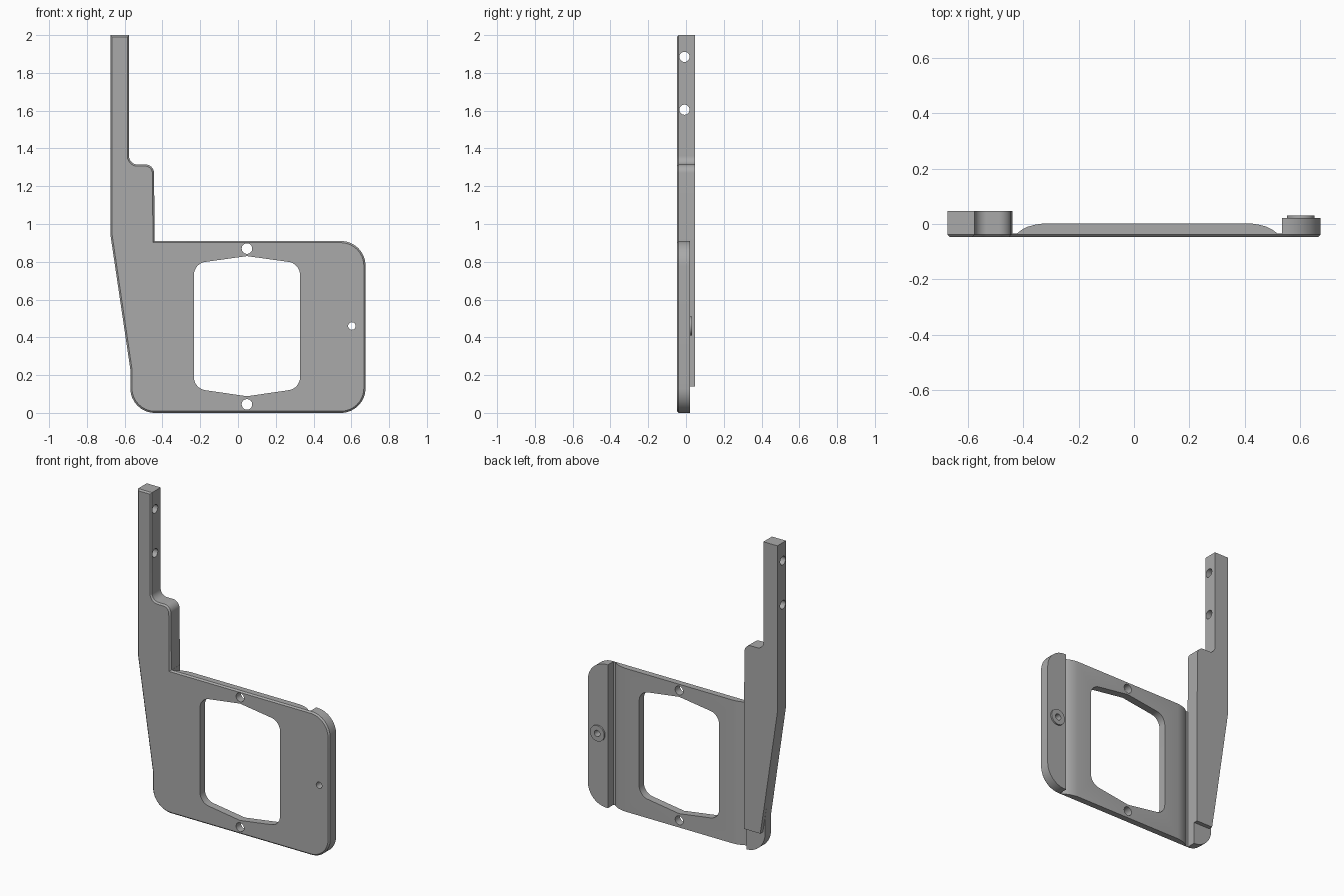
import bpy, bmesh, math
from mathutils import Vector

if "Cube" in bpy.data.objects:
    bpy.data.objects.remove(bpy.data.objects["Cube"], do_unlink=True)

FRONT, BACK = -0.0475, 0.0475
MID = 0.0475            # mirror line of the plate features

grey = bpy.data.materials.new("plain grey")
grey.use_nodes = True
grey.diffuse_color = (0.4, 0.4, 0.4, 1)
grey.node_tree.nodes["Principled BSDF"].inputs["Base Color"].default_value = (0.4, 0.4, 0.4, 1)


def rounded(corners, steps=10):
    """Closed outline from (u, v, radius) corners."""
    out = []
    for i, (u, v, r) in enumerate(corners):
        p = Vector((u, v))
        if r == 0:
            out.append(p)
            continue
        a = (Vector(corners[i - 1][:2]) - p).normalized()
        b = (Vector(corners[(i + 1) % len(corners)][:2]) - p).normalized()
        half = a.angle(b) / 2
        reach = r / math.tan(half)
        c = p + (a + b).normalized() * r / math.sin(half)
        start, end = p + a * reach - c, p + b * reach - c
        for k in range(steps + 1):
            out.append(c + start.lerp(end, k / steps).normalized() * r)
    return out


def circle(u, v, r, n=32):
    return [(u + r * math.cos(math.tau * k / n), v + r * math.sin(math.tau * k / n)) for k in range(n)]


def prism(name, outline, axis, lo, hi, chamfer=0):
    """Extrude an outline along an axis; the chamfer runs around the low end."""
    place = {"x": lambda u, v, w: (w, u, v),
             "y": lambda u, v, w: (u, w, v),
             "z": lambda u, v, w: (u, v, w)}[axis]
    bm = bmesh.new()
    low = [bm.verts.new(place(u, v, lo)) for u, v in outline]
    high = [bm.verts.new(place(u, v, hi)) for u, v in outline]
    base = bm.faces.new(low)
    bm.faces.new(high[::-1])
    for i in range(len(low)):
        j = (i + 1) % len(low)
        bm.faces.new((low[j], low[i], high[i], high[j]))
    bmesh.ops.recalc_face_normals(bm, faces=bm.faces[:])
    if chamfer:
        bmesh.ops.bevel(bm, geom=base.edges[:], offset=chamfer, segments=1,
                        affect='EDGES', profile=0.5)
    mesh = bpy.data.meshes.new(name)
    bm.to_mesh(mesh)
    bm.free()
    mesh.materials.append(grey)
    obj = bpy.data.objects.new(name, mesh)
    bpy.context.collection.objects.link(obj)
    return obj


def combine(target, tool, operation='DIFFERENCE'):
    mod = target.modifiers.new("shape", 'BOOLEAN')
    mod.operation, mod.solver, mod.object = operation, 'EXACT', tool
    bpy.context.view_layer.objects.active = target
    bpy.ops.object.modifier_apply(modifier=mod.name)
    bpy.data.objects.remove(tool, do_unlink=True)


# Plate and upright arm in one outline, chamfered at the front
body = prism("bracket_plate", rounded([
    (-0.675, 2, 0), (-0.675, 0.94, 0), (-0.57, 0.23, 0), (-0.57, 0, 0.13),
    (0.675, 0, 0.13), (0.675, 0.91, 0.13), (-0.441, 0.91, 0),
    (-0.445, 1.315, 0.045), (-0.577, 1.315, 0.045), (-0.577, 2, 0)]),
    "y", FRONT, BACK, chamfer=0.009)

# Back relief: thinner plate with a curved groove at each side
curve = [(-0.44, -0.035), (-0.425, -0.035), (-0.405, -0.02), (-0.385, -0.01),
         (-0.36, -0.003), (-0.335, 0.001)]
relief = [(-0.44, 0.1)] + curve
relief += [(2 * MID - x, y) for x, y in reversed(curve)]
relief += [(0.535, 0.021), (0.8, 0.021), (0.8, 0.1)]
combine(body, prism("relief_cutter", relief, "z", -0.1, 0.96))

# Lower foot of the arm, set back from the raised rib
foot = [(-0.8, -0.1), (-0.4, -0.1), (-0.4, 0.14), (-0.555, 0.14), (-0.58, 0.3), (-0.8, 0.3)]
combine(body, prism("foot_cutter", foot, "y", 0.021, 0.1))

# Raised boss on the back of the side block
combine(body, prism("boss", circle(0.603, 0.46, 0.05), "y", 0.0, 0.031), 'UNION')

# Central window with peaked top and bottom
w = 0.281
window = rounded([(MID - w, 0.129, 0.07), (MID, 0.088, 0), (MID + w, 0.129, 0.07),
                  (MID + w, 0.791, 0.07), (MID, 0.83, 0), (MID - w, 0.791, 0.07)])
combine(body, prism("window_cutter", window, "y", -0.2, 0.2))

# Screw holes through the plate and through the arm
for x, z, r in ((MID, 0.87, 0.028), (MID, 0.045, 0.028), (0.603, 0.46, 0.02)):
    combine(body, prism("hole_cutter", circle(x, z, r), "y", -0.2, 0.2))
for z in (1.605, 1.885):
    combine(body, prism("arm_hole_cutter", circle(-0.008, z, 0.027), "x", -0.8, -0.5))

# Smooth the rounded corners, keep edges crisp
bpy.ops.object.select_all(action='DESELECT')
body.select_set(True)
bpy.context.view_layer.objects.active = body
bpy.ops.object.shade_smooth_by_angle(angle=math.radians(30))
